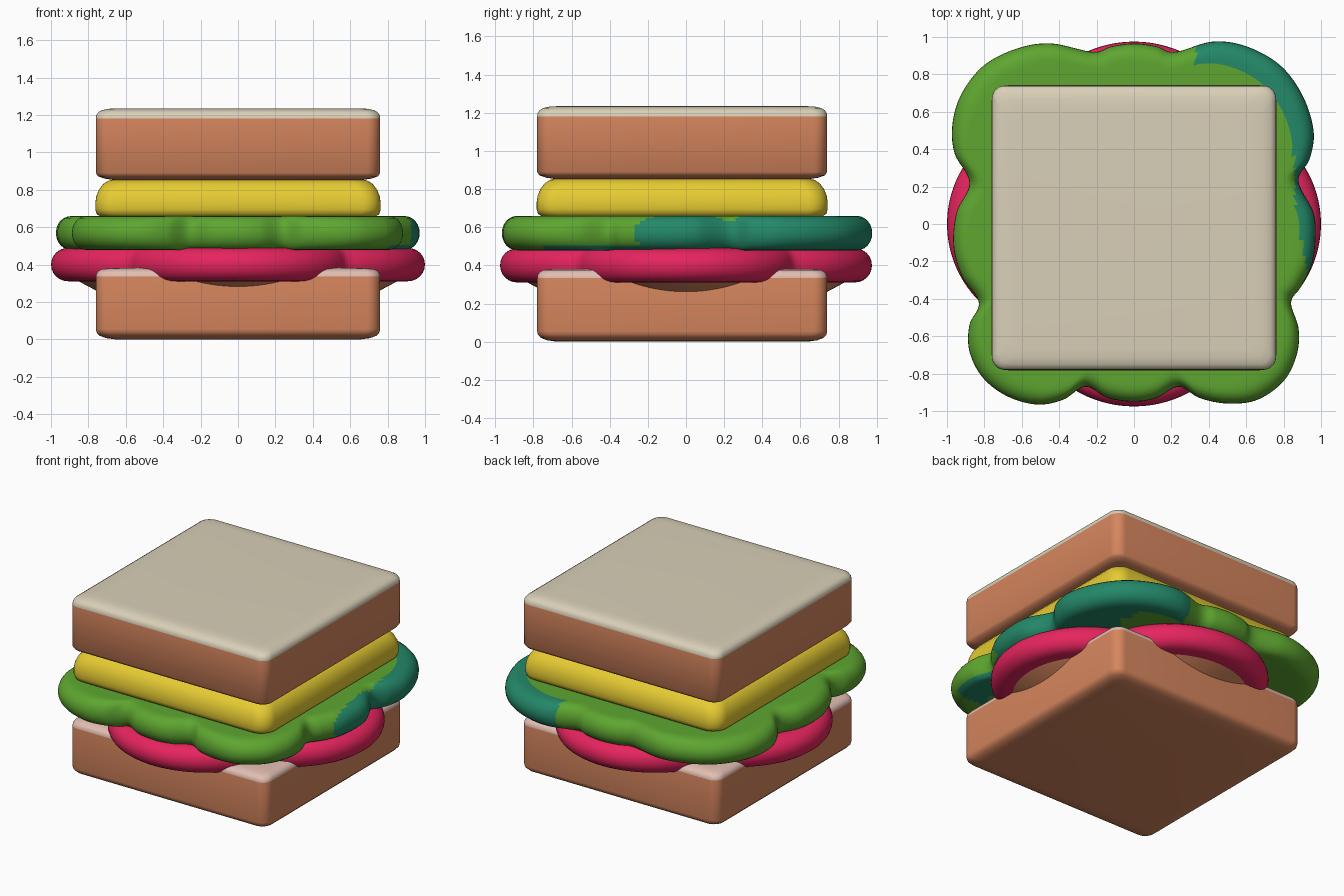
import bpy, bmesh, math
from mathutils import Vector

if "Cube" in bpy.data.objects:
    bpy.data.objects.remove(bpy.data.objects["Cube"])


def material(name, r, g, b):
    lin = lambda c: (c / 255 / 12.92) if c < 11 else ((c / 255 + 0.055) / 1.055) ** 2.4
    m = bpy.data.materials.new(name)
    m.diffuse_color = (lin(r), lin(g), lin(b), 1)
    m.use_nodes = True
    m.node_tree.nodes["Principled BSDF"].inputs["Base Color"].default_value = m.diffuse_color
    return m


CRUST = material("bread crust", 214, 134, 94)
CREAM = material("bread cream", 217, 208, 184)
PINK = material("bread pale pink", 226, 190, 178)
YELLOW = material("cheese yellow", 230, 203, 50)
GREEN = material("lettuce green", 94, 166, 48)
TEAL = material("lettuce teal", 35, 136, 104)
RED = material("tomato red", 230, 36, 94)


def slab(name, outline, profile, mats, rule=None, center=(0, 0)):
    """Stack scaled copies of an outline; profile is a list of (scale, z)."""
    bm = bmesh.new()
    rings = [[bm.verts.new((center[0] + x * s, center[1] + y * s, z)) for x, y in outline]
             for s, z in profile]
    n = len(outline)
    for a, b in zip(rings, rings[1:]):
        for i in range(n):
            j = (i + 1) % n
            bm.faces.new((a[i], a[j], b[j], b[i]))
    bm.faces.new(rings[0][::-1])
    bm.faces.new(rings[-1])
    for f in bm.faces:
        f.smooth = True
        if rule:
            f.material_index = int(rule(f.calc_center_median()))
    me = bpy.data.meshes.new(name)
    bm.to_mesh(me)
    bm.free()
    for m in mats:
        me.materials.append(m)
    ob = bpy.data.objects.new(name, me)
    bpy.context.collection.objects.link(ob)
    ob.select_set(True)
    bpy.context.view_layer.objects.active = ob
    bpy.ops.object.shade_smooth_by_angle(angle=math.radians(50))
    ob.select_set(False)
    return ob


def rounded_square(half, rad, steps=8, div=6):
    pts = []
    for k in range(4):
        cx, cy = [(1, 1), (-1, 1), (-1, -1), (1, -1)][k]
        for i in range(steps + 1):
            a = math.pi / 2 * (k + i / steps)
            pts.append((cx * (half - rad) + rad * math.cos(a), cy * (half - rad) + rad * math.sin(a)))
    return pts


def smooth_loop(points, sub=10):
    """Closed Catmull-Rom curve through the points."""
    p = [Vector(q) for q in points]
    n, out = len(p), []
    for i in range(n):
        a, b, c, d = p[i - 1], p[i], p[(i + 1) % n], p[(i + 2) % n]
        for k in range(sub):
            t = k / sub
            v = 0.5 * (2 * b + (c - a) * t + (2 * a - 5 * b + 4 * c - d) * t * t
                       + (3 * b - a - 3 * c + d) * t ** 3)
            out.append((v.x, v.y))
    return out


def pillow(z0, z1, edge, inner=(), steps=12):
    """Profile with a round rim; edge is the rim depth, inner adds flat rings."""
    zc, h = (z0 + z1) / 2, (z1 - z0) / 2
    rim = []
    for i in range(steps + 1):
        a = -math.pi / 2 + math.pi * i / steps
        rim.append((1 - edge + edge * max(0, math.cos(a)) ** 0.9, zc + h * math.sin(a)))
    return [(s, z0) for s in inner[::-1]] + rim + [(s, z1) for s in inner]


# Bread slices
square = rounded_square(0.76, 0.07)
mid = (0, -0.02)
bread_shape = [(0.86, 0.0), (0.93, 0.007), (0.975, 0.02), (0.995, 0.037), (1, 0.055), (1, 0.335),
               (0.997, 0.35), (0.985, 0.364), (0.96, 0.375), (0.91, 0.38), (0.85, 0.382)]
slab("bottom_bread", square, bread_shape, [CRUST, PINK], lambda c: c.z > 0.335, mid)
top_shape = [(0.88, 0.853), (0.94, 0.86), (0.985, 0.872), (1, 0.89), (1, 1.18),
             (0.997, 1.197), (0.985, 1.213), (0.96, 1.225), (0.91, 1.233), (0.85, 1.235)]
slab("top_bread", square, top_shape, [CRUST, CREAM], lambda c: c.z > 1.18, mid)

# Cheese slice, rounded toward the top
cheese_shape = [(0.96, 0.655), (0.99, 0.67), (1, 0.695), (1, 0.73), (0.993, 0.765), (0.975, 0.80),
                (0.945, 0.83), (0.91, 0.848), (0.87, 0.855)]
slab("cheese", rounded_square(0.763, 0.1), cheese_shape, [YELLOW], None, mid)

# Four-lobed tomato and the tan flare beneath it
tomato = []
R, D = 0.60, 0.39
for i in range(160):
    a = 2 * math.pi * (i + 0.5) / 160
    r = 0
    for k in range(4):
        p = a - k * math.pi / 2
        if math.cos(p) > 0:
            r = max(r, D * math.cos(p) + math.sqrt(R * R - (D * math.sin(p)) ** 2))
    tomato.append((r * 1.01 * math.cos(a), r * 0.985 * math.sin(a)))
slab("tomato", tomato, pillow(0.31, 0.49, 0.10, (0.8,)), [RED])
slab("tomato_underside", tomato, [(0.70, 0.235), (0.76, 0.262), (0.81, 0.288), (0.86, 0.315), (0.9, 0.34)],
     [CRUST])

# Wavy lettuce leaf with a teal patch on its back right side
leaf = [(0.96, 0.06), (0.97, -0.08), (0.95, -0.22), (0.89, -0.34), (0.84, -0.42), (0.88, -0.56),
        (0.87, -0.70), (0.80, -0.84), (0.66, -0.94), (0.50, -0.96), (0.35, -0.93), (0.24, -0.87),
        (0.12, -0.93), (0, -0.95), (-0.14, -0.93), (-0.26, -0.87), (-0.38, -0.94), (-0.52, -0.965),
        (-0.68, -0.92), (-0.81, -0.82), (-0.88, -0.68), (-0.88, -0.54), (-0.83, -0.42), (-0.92, -0.28),
        (-0.965, -0.12), (-0.95, 0.06), (-0.88, 0.22), (-0.96, 0.38), (-0.97, 0.54), (-0.92, 0.70),
        (-0.80, 0.85), (-0.62, 0.94), (-0.44, 0.965), (-0.22, 0.92), (-0.12, 0.95), (0, 0.965),
        (0.12, 0.95), (0.22, 0.92), (0.42, 0.975), (0.60, 0.95), (0.78, 0.85), (0.90, 0.69),
        (0.96, 0.50), (0.94, 0.35), (0.88, 0.23)]


def teal_patch(c):
    if c.z < 0.51 and c.x > 0.62 and c.y > -0.75:
        return True
    limit = 0.55 if c.y > 0.1 else 0.55 + 0.5 * (0.1 - c.y)
    return c.x > 0.33 and c.y > -0.35 and c.x ** 4 + c.y ** 4 > limit


slab("lettuce", smooth_loop(leaf)[::-1], pillow(0.478, 0.66, 0.09, (0.88, 0.85, 0.8, 0.7)),
     [GREEN, TEAL], teal_patch)
lettuce = bpy.data.objects["lettuce"].data
lettuce.flip_normals()  # the leaf outline runs clockwise
